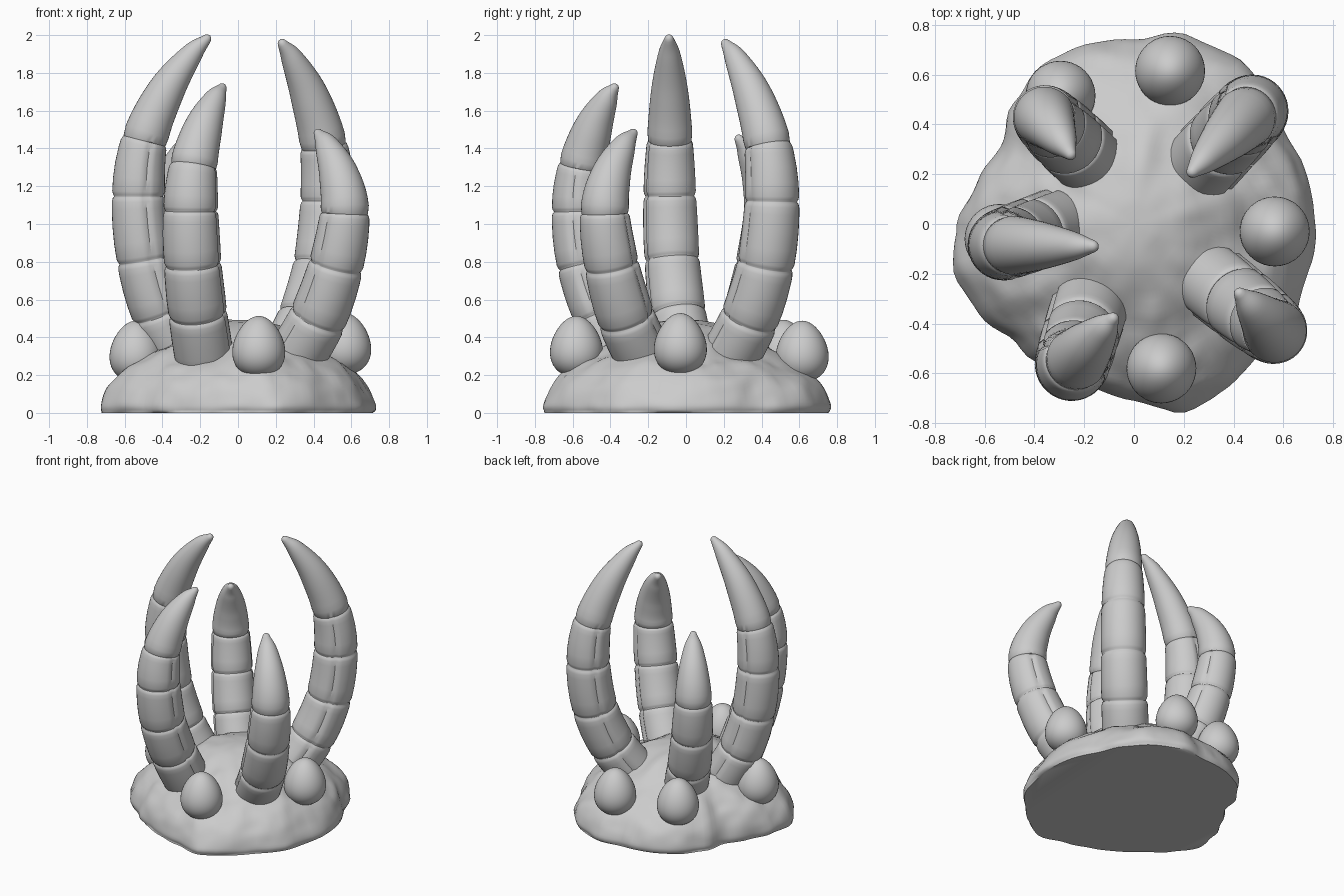
import bpy, bmesh, math
from mathutils import Vector, noise

if "Cube" in bpy.data.objects:
    bpy.data.objects.remove(bpy.data.objects["Cube"])

stone = bpy.data.materials.new("pale grey stone")
stone.diffuse_color = (0.6, 0.6, 0.6, 1)
stone.use_nodes = True
stone.node_tree.nodes["Principled BSDF"].inputs["Base Color"].default_value = stone.diffuse_color


def make_object(name, bm, angle=40):
    bmesh.ops.recalc_face_normals(bm, faces=bm.faces)
    me = bpy.data.meshes.new(name)
    bm.to_mesh(me)
    bm.free()
    me.materials.append(stone)
    ob = bpy.data.objects.new(name, me)
    bpy.context.collection.objects.link(ob)
    bpy.ops.object.select_all(action='DESELECT')
    ob.select_set(True)
    bpy.context.view_layer.objects.active = ob
    bpy.ops.object.shade_smooth_by_angle(angle=math.radians(angle))


def loft(bm, rings, tip):
    """Join rings of points, closing the start flat and the end at a tip."""
    loops = [[bm.verts.new(p) for p in r] for r in rings]
    n = len(loops[0])
    for a, b in zip(loops, loops[1:]):
        for i in range(n):
            j = (i + 1) % n
            bm.faces.new((a[i], a[j], b[j], b[i]))
    bm.faces.new(loops[0][::-1])
    end = bm.verts.new(tip)
    for i in range(n):
        bm.faces.new((loops[-1][i], loops[-1][(i + 1) % n], end))


def spline(pts, t):
    """Smooth curve through points of any dimension."""
    i = min(int(t), len(pts) - 2)
    f = t - i
    p1, p2 = Vector(pts[i]), Vector(pts[i + 1])
    p0 = Vector(pts[i - 1]) if i else 2 * p1 - p2
    p3 = Vector(pts[i + 2]) if i + 2 < len(pts) else 2 * p2 - p1
    return 0.5 * (2 * p1 + (p2 - p0) * f + (2 * p0 - 5 * p1 + 4 * p2 - p3) * f * f
                  + (3 * p1 - p0 - 3 * p2 + p3) * f ** 3)


# Rocky base: outline radius every 15 degrees, and a domed profile
OUTLINE = [.71, .71, .70, .74, .77, .77, .73, .73, .72, .68, .61, .64,
           .69, .74, .70, .66, .66, .67, .70, .77, .74, .72, .73, .71]
DOME = [(1.005, 0), (1.018, .04), (.985, .11), (.925, .18), (.83, .24), (.70, .30),
        (.54, .37), (.32, .455), (.10, .49)]


def edge_radius(a):
    i, f = int(a // 15), (a % 15) / 15
    f = f * f * (3 - 2 * f)
    return OUTLINE[i % 24] * (1 - f) + OUTLINE[(i + 1) % 24] * f


rings = []
for k in range(33):
    s, z = spline(DOME, k / 4)
    ring = []
    for i in range(120):
        a = math.radians(i * 3)
        d = Vector((math.cos(a), math.sin(a), 0))
        p = d * s * (edge_radius(i * 3) * s + .71 * (1 - s)) + Vector((0, 0, z))
        if k:
            bump = noise.noise(p * 5) * .020 + noise.noise(p * 12) * .010
            p += Vector((0, 0, bump * min(1, z * 4, s * 3))) + d * bump * .7 * s * s
        ring.append(p)
    rings.append(ring)
bm = bmesh.new()
loft(bm, rings, (0, 0, .49))
make_object("rock_base", bm, 50)

# Shared claw curves: (reach, height, thickness); reach runs 0 at the base,
# 1 at the widest joint and 2 at the tip
TALL = [(0, 0, 1), (.5, .135, 1), (.86, .305, .98), (1, .505, .94), (1.09, .68, .82),
        (1.40, .835, .66), (1.77, .95, .40), (2, 1, .17)]
SHORT = [(0, 0, 1), (.48, .19, 1), (.83, .42, .95), (1, .65, .86), (1.2, .81, .71),
         (1.65, .94, .44), (2, 1, .17)]
# One joint: thickness dips at both ends
SEGMENT = [(0, .925), (.03, .965), (.08, 1), (.3, 1.01), (.55, 1.01), (.8, 1.005),
           (.91, 1), (.965, .97), (.99, .925)]
SIDES = 40


def build_claw(name, curve, base, widest, tip, z0, z1, radius, lift=1):
    base, widest, tip = Vector(base), Vector(widest), Vector(tip)
    pts = []
    for reach, h, w in curve:
        xy = base.lerp(widest, reach) if reach <= 1 else widest.lerp(tip, reach - 1)
        pts.append((xy.x, xy.y, z0 + (z1 - z0) * h ** lift, w * radius))
    last = len(pts) - 1
    joints = last - 3
    steps = [(j + f, s) for j in range(joints) for f, s in SEGMENT]
    steps += [(joints + k / 6, 1 if k else .94) for k in range(19)]
    out = widest.to_3d().normalized()
    rings = []
    for t, s in steps:
        q = spline(pts, t)
        c = Vector(q[:3])
        ahead, behind = spline(pts, min(t + .02, last)), spline(pts, max(t - .02, 0))
        tangent = Vector((ahead - behind)[:3]).normalized()
        side = tangent.cross(out).normalized()
        front = side.cross(tangent)
        ring = []
        for i in range(SIDES):
            a = math.tau * i / SIDES
            # shallow seams along both sides of the jointed part
            seam = .93 if t < joints and i in (11, SIDES - 11) else 1
            ring.append(c + (front * math.cos(a) + side * math.sin(a)) * q[3] * s * seam)
        rings.append(ring)
    # rounded point
    blunt = rings[-1]
    for f, s in ((.5, .8), (.8, .5)):
        rings.append([c + (p - c) * s + tangent * q[3] * f for p in blunt])
    bm = bmesh.new()
    loft(bm, rings, c + tangent * q[3])
    make_object(name, bm)


# Claws: base, widest and tip positions, bottom and top heights, radius
build_claw("left_claw", TALL, (-.30, .0), (-.527, -.085), (-.165, -.09), .30, 1.98, .149)
build_claw("front_left_claw", TALL, (-.175, -.32), (-.25, -.565), (-.085, -.38), .27, 1.72,
           .155, .87)
build_claw("back_right_claw", TALL, (.25, .215), (.475, .455), (.235, .21), .27, 1.955, .154)
build_claw("front_right_claw", SHORT, (.29, -.21), (.565, -.43), (.425, -.28), .27, 1.48, .152)
build_claw("back_left_claw", SHORT, (-.17, .25), (-.36, .43), (-.255, .28), .29, 1.45, .146)

# Eggs around the rim, narrower at the top
eggs = {"front_egg": (.11, -.58, .35), "right_egg": (.565, -.03, .365),
        "back_right_egg": (.145, .615, .325), "back_left_egg": (-.295, .515, .33),
        "left_egg": (-.54, -.06, .325)}
for name, centre in eggs.items():
    bm = bmesh.new()
    bmesh.ops.create_uvsphere(bm, u_segments=40, v_segments=24, radius=1)
    for v in bm.verts:
        taper = .138 * (1 - .19 * v.co.z)
        v.co = Vector((v.co.x * taper, v.co.y * taper, v.co.z * .163)) + Vector(centre)
    make_object(name, bm)
